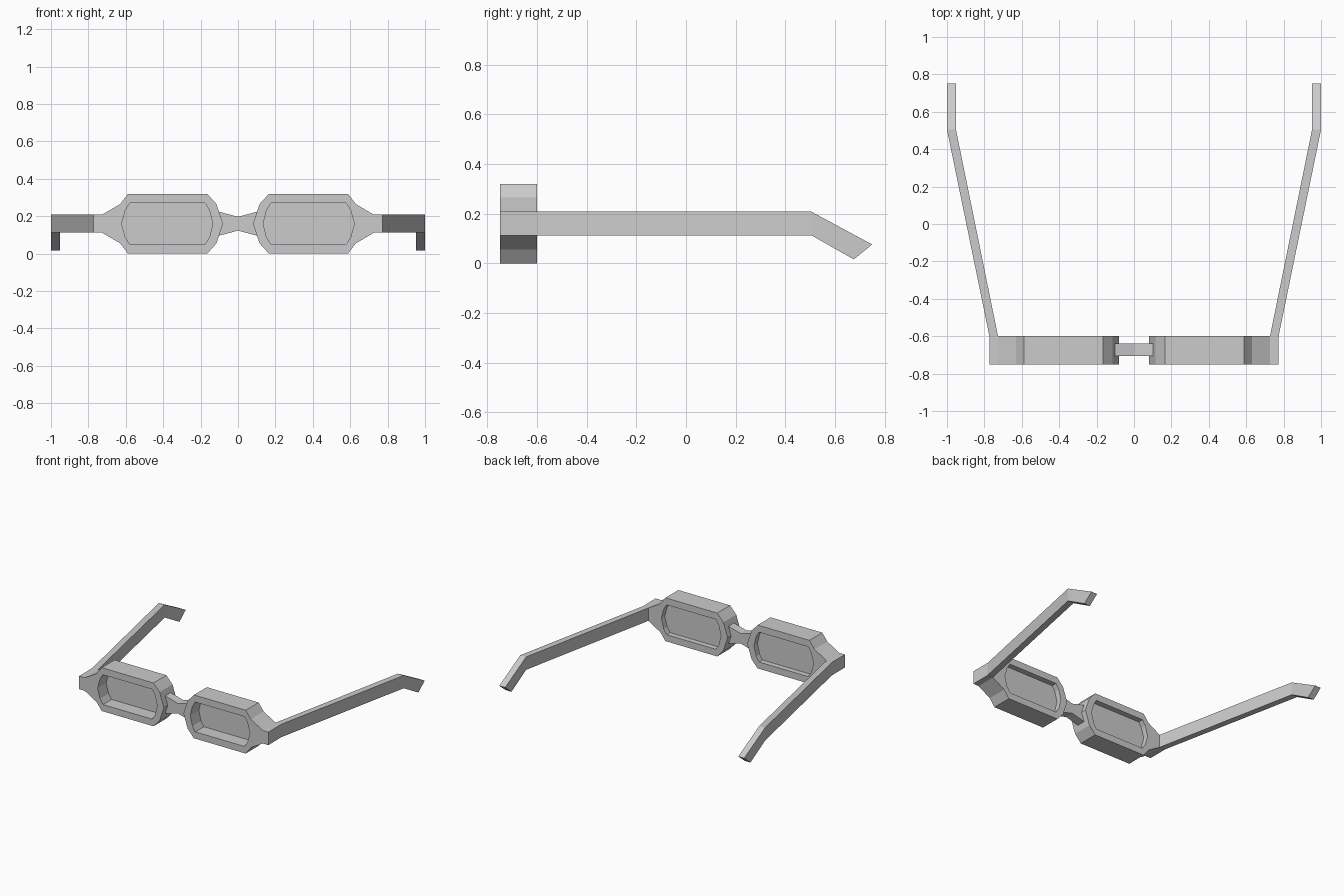
import bpy, bmesh
from mathutils import Vector

if "Cube" in bpy.data.objects:
    bpy.data.objects.remove(bpy.data.objects["Cube"])


def finish(name, bm, mirror):
    bmesh.ops.recalc_face_normals(bm, faces=bm.faces[:])
    mesh = bpy.data.meshes.new(name)
    bm.to_mesh(mesh)
    bm.free()
    obj = bpy.data.objects.new(name, mesh)
    bpy.context.collection.objects.link(obj)
    if mirror:
        mod = obj.modifiers.new("mirror", 'MIRROR')
        mod.use_mirror_merge = False
    return obj


def plate(name, loops, y0, y1, mirror=True):
    """Extrude an x-z outline (further loops are holes) from y0 to y1."""
    bm = bmesh.new()
    edges = []
    for loop in loops:
        vs = [bm.verts.new((x, y0, z)) for x, z in loop]
        edges += [bm.edges.new((a, b)) for a, b in zip(vs, vs[1:] + vs[:1])]
    bmesh.ops.triangle_fill(bm, edges=edges, use_beauty=True, normal=(0, -1, 0))
    ext = bmesh.ops.extrude_face_region(bm, geom=bm.faces[:])
    moved = [g for g in ext["geom"] if isinstance(g, bmesh.types.BMVert)]
    bmesh.ops.translate(bm, verts=moved, vec=Vector((0, y1 - y0, 0)))
    return finish(name, bm, mirror)


MID = 0.16


def symmetric(upper):
    """Complete an upper outline by reflecting it about the lens centre line."""
    lower = [(x, 2 * MID - z) for x, z in reversed(upper) if abs(z - MID) > 1e-6]
    return upper + lower


# Rims with hinge lugs
outer = symmetric([(0.08, MID), (0.115, 0.265), (0.165, 0.32), (0.588, 0.32),
                   (0.63, 0.265), (0.727, 0.208), (0.773, 0.208)])
inner = symmetric([(0.135, MID), (0.153, 0.233), (0.176, 0.27), (0.578, 0.27),
                   (0.602, 0.233), (0.622, MID)])
plate("rim", [outer, inner], -0.75, -0.60)

# Recessed lenses
plate("lens", [inner], -0.65, -0.64)

# Waisted nose bridge
bridge = symmetric([(-0.105, 0.225), (0, 0.197), (0.105, 0.225)])
plate("nose_bridge", [bridge], -0.705, -0.64, mirror=False)

# Temple arms: splayed outwards, then bent down behind the ear
# inner x, outer x, (top y, z), (bottom y, z)
sections = [(0.727, 0.773, (-0.60, 0.208), (-0.60, 0.113)),
            (0.952, 1.0, (0.505, 0.208), (0.505, 0.113)),
            (0.952, 1.0, (0.75, 0.076), (0.676, 0.016))]
bm = bmesh.new()
rings = [[bm.verts.new(p) for p in ((xi, *t), (xo, *t), (xo, *b), (xi, *b))]
         for xi, xo, t, b in sections]
for a, b in zip(rings, rings[1:]):
    for i in range(4):
        j = (i + 1) % 4
        bm.faces.new((a[i], a[j], b[j], b[i]))
bm.faces.new(rings[0])
bm.faces.new(rings[-1])
finish("temple_arm", bm, True)
